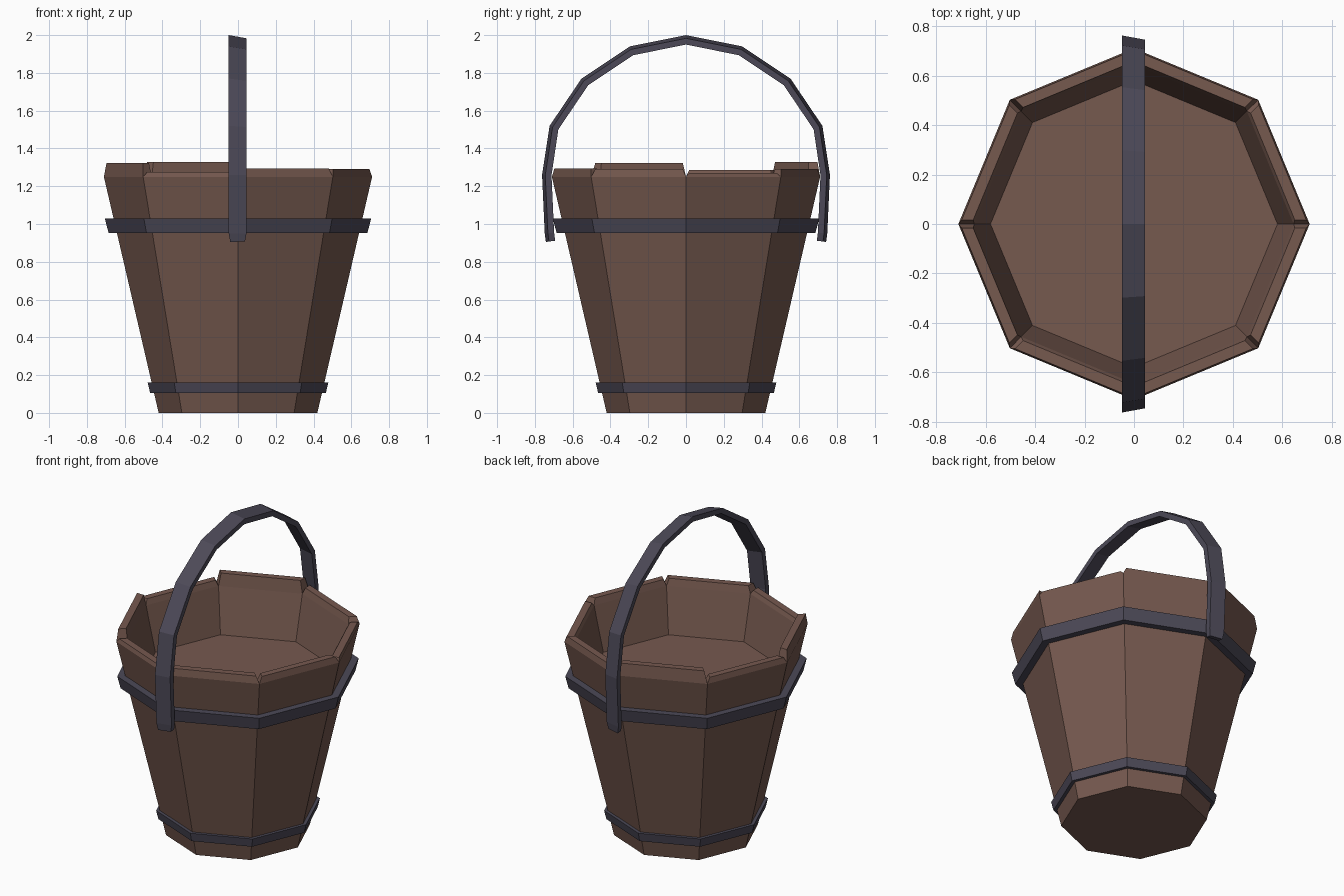
import bpy, bmesh
from math import cos, sin, pi
from mathutils import Vector

if "Cube" in bpy.data.objects:
    bpy.data.objects.remove(bpy.data.objects["Cube"])


def material(name, color):
    m = bpy.data.materials.new(name)
    m.diffuse_color = color
    m.use_nodes = True
    m.node_tree.nodes["Principled BSDF"].inputs["Base Color"].default_value = m.diffuse_color
    return m


WOOD = material("wood", (0.18, 0.10, 0.078, 1))
IRON = material("dark_iron", (0.072, 0.066, 0.095, 1))


def finish(bm, name, mat):
    bmesh.ops.recalc_face_normals(bm, faces=bm.faces)
    me = bpy.data.meshes.new(name)
    bm.to_mesh(me)
    bm.free()
    me.materials.append(mat)
    ob = bpy.data.objects.new(name, me)
    bpy.context.collection.objects.link(ob)
    return ob


def corner(k, r, z):
    return Vector((r * cos(k * pi / 4), r * sin(k * pi / 4), z))


def ring(bm, r, z):
    return [bm.verts.new(corner(k, r, z)) for k in range(8)]


def bridge(bm, a, b):
    n = len(a)
    for i in range(n):
        bm.faces.new((a[i], a[(i + 1) % n], b[(i + 1) % n], b[i]))


# Bucket body: tapered octagon, inner wall and raised inside floor
bm = bmesh.new()
base = ring(bm, 0.42, 0)
outer = ring(bm, 0.71, 1.25)
inner = ring(bm, 0.645, 1.25)
floor = ring(bm, 0.58, 0.97)
bm.faces.new(base)
bridge(bm, base, outer)
bridge(bm, inner, floor)
bm.faces.new(floor)

# Uneven stave tops with bevelled edges, one per side
heights = [1.27, 1.29, 1.328, 1.285, 1.322, 1.275, 1.295, 1.29]
for k, h in enumerate(heights):
    j = (k + 1) % 8
    low = [outer[k], outer[j], inner[j], inner[k]]
    along = (outer[j].co - outer[k].co).normalized() * 0.018
    top = [bm.verts.new(p) for p in (
        corner(k, 0.703, h) + along, corner(j, 0.703, h) - along,
        corner(j, 0.657, h) - along, corner(k, 0.657, h) + along)]
    bridge(bm, low, top)
    bm.faces.new(top)
finish(bm, "bucket_body", WOOD)


# Iron hoops around the staves
def hoop(name, z0, z1, r0, r1):
    bm = bmesh.new()
    wall = lambda z: 0.42 + 0.232 * z - 0.003
    rings = [ring(bm, r, z) for r, z in
             ((wall(z0), z0), (r0, z0), (r1, z1), (wall(z1), z1))]
    for i in range(4):
        bridge(bm, rings[i], rings[(i + 1) % 4])
    finish(bm, name, IRON)


hoop("lower_hoop", 0.105, 0.16, 0.465, 0.478)
hoop("upper_hoop", 0.952, 1.03, 0.685, 0.705)

# Handle: flat strip swept along an arch, slightly tilted across its width
half = [(0.742, 0.905), (0.748, 0.95), (0.762, 1.26), (0.722, 1.52),
        (0.553, 1.77), (0.298, 1.94)]
path = [Vector((0, y, z)) for y, z in half]
path += [Vector((0, 0, 2.0))] + [Vector((0, -p.y, p.z)) for p in reversed(path)]
bm = bmesh.new()
sections = []
last = len(path) - 1
for i, p in enumerate(path):
    t = (path[min(i + 1, last)] - path[max(i - 1, 0)]).normalized()
    inward = Vector((0, -t.z, t.y))
    if inward.dot(Vector((0, 0, 1.2)) - p) < 0:
        inward = -inward
    w = 0.039 if i in (0, last) else 0.047
    sections.append([bm.verts.new(p + Vector((x, 0, 0)) + inward * d) for x, d in
                     ((-w - 0.002, 0), (w - 0.002, 0.017),
                      (w - 0.002, 0.05), (-w - 0.002, 0.033))])
for a, b in zip(sections, sections[1:]):
    bridge(bm, a, b)
bm.faces.new(sections[0])
bm.faces.new(sections[-1])
finish(bm, "handle", IRON)
